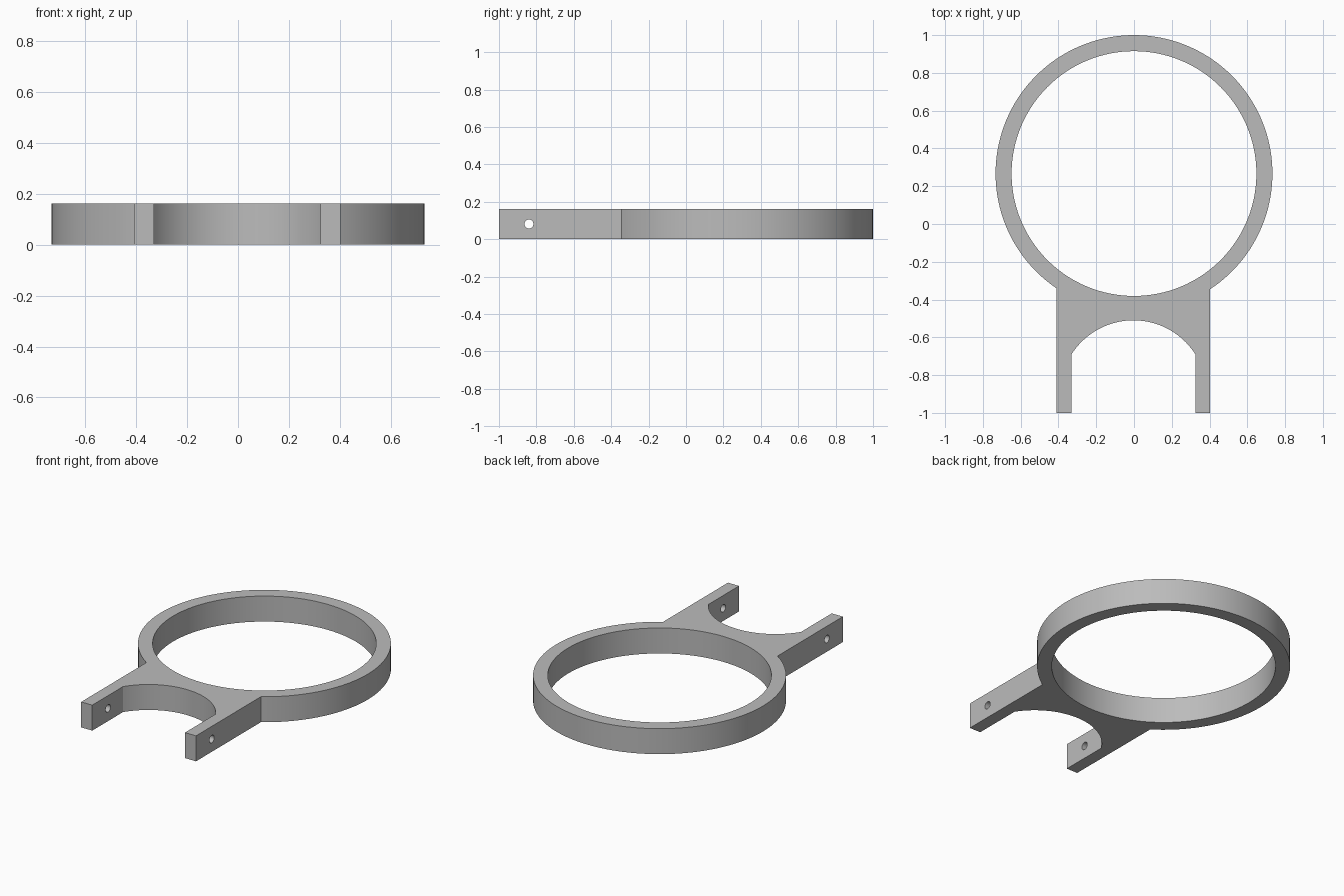
import bpy, bmesh, math

if "Cube" in bpy.data.objects:
    bpy.data.objects.remove(bpy.data.objects["Cube"], do_unlink=True)

HEIGHT = 0.163
RING_Y, RING_OUT, RING_IN = 0.267, 0.733, 0.648
ARM_X, ARM_OUT, ARM_IN = -0.003, 0.406, 0.328    # fork centre and half widths
FRONT = -1.0
SCOOP_Y, SCOOP_R = -0.899, 0.389
PIN_Y, PIN_R = -0.84, 0.024

grey = bpy.data.materials.new("grey")
grey.use_nodes = True
colour = (0.5, 0.5, 0.5, 1)
grey.diffuse_color = colour
grey.node_tree.nodes["Principled BSDF"].inputs["Base Color"].default_value = colour


def arc(cx, cy, r, start, end, steps):
    """Points on an arc, both ends included."""
    angles = [start + (end - start) * i / steps for i in range(steps + 1)]
    return [(cx + r * math.cos(a), cy + r * math.sin(a)) for a in angles]


def add_loop(bm, points):
    verts = [bm.verts.new((x, y, 0)) for x, y in points]
    return [bm.edges.new((v, verts[i - 1])) for i, v in enumerate(verts)]


# Outline: ring arc, left-hand arm, curved scoop, right-hand arm
right, left = ARM_X + ARM_OUT, ARM_X - ARM_OUT
start = -math.acos(right / RING_OUT)
end = 2 * math.pi - math.acos(left / RING_OUT)
outline = arc(0, RING_Y, RING_OUT, start, end, 112)
outline += [(left, FRONT), (ARM_X - ARM_IN, FRONT)]
scoop = math.acos(ARM_IN / SCOOP_R)
outline += arc(ARM_X, SCOOP_Y, SCOOP_R, math.pi - scoop, scoop, 40)
outline += [(ARM_X + ARM_IN, FRONT), (right, FRONT)]
opening = arc(0, RING_Y, RING_IN, 0, 2 * math.pi, 128)[:-1]

# Fill the flat outline and raise it to full height
bm = bmesh.new()
edges = add_loop(bm, outline) + add_loop(bm, opening)
bmesh.ops.triangle_fill(bm, edges=edges, use_beauty=True)
raised = bmesh.ops.extrude_face_region(bm, geom=bm.faces[:], use_keep_orig=True)
top = [g for g in raised["geom"] if isinstance(g, bmesh.types.BMVert)]
bmesh.ops.translate(bm, verts=top, vec=(0, 0, HEIGHT))
bmesh.ops.recalc_face_normals(bm, faces=bm.faces[:])
mesh = bpy.data.meshes.new("ring_bracket")
bm.to_mesh(mesh)
bm.free()
mesh.materials.append(grey)
bracket = bpy.data.objects.new("ring_bracket", mesh)
bpy.context.collection.objects.link(bracket)

# Pin hole through both arms
bpy.ops.mesh.primitive_cylinder_add(vertices=32, radius=PIN_R, depth=2,
                                    location=(0, PIN_Y, HEIGHT / 2),
                                    rotation=(0, math.pi / 2, 0))
cutter = bpy.context.object
cutter.name = "pin_hole_cutter"
cutter.data.materials.append(grey)
cutter.hide_render = True
hole = bracket.modifiers.new("pin_hole", "BOOLEAN")
hole.operation = "DIFFERENCE"
hole.solver = "EXACT"
hole.object = cutter

bpy.ops.object.select_all(action="DESELECT")
bracket.select_set(True)
bpy.context.view_layer.objects.active = bracket
bpy.ops.object.modifier_apply(modifier=hole.name)
bpy.data.objects.remove(cutter, do_unlink=True)
bpy.ops.object.shade_smooth_by_angle(angle=math.radians(25))
